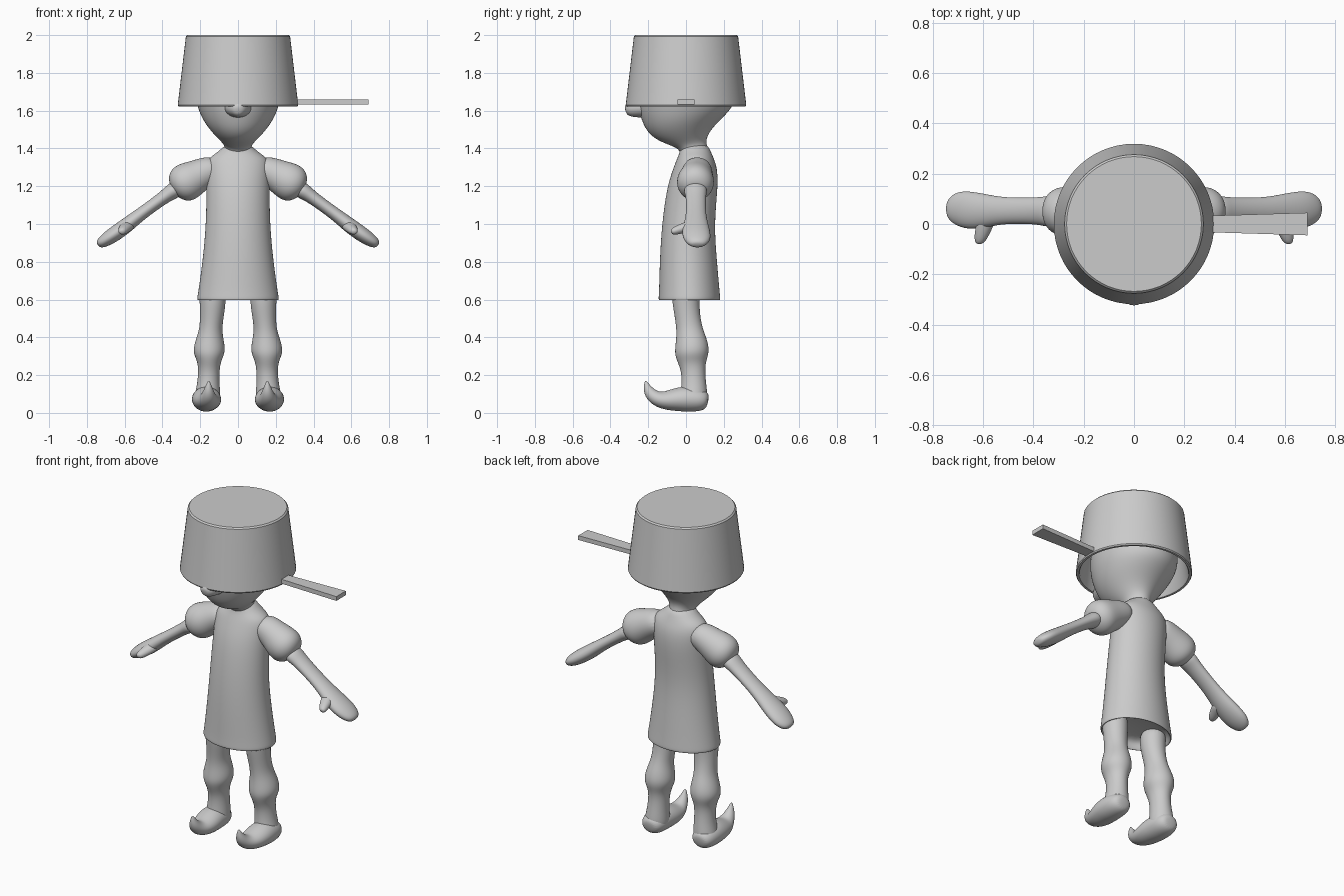
import bpy, bmesh, math
from mathutils import Vector


def finish(name, bm, mirror=False, subsurf=True):
    bmesh.ops.recalc_face_normals(bm, faces=bm.faces)
    me = bpy.data.meshes.new(name)
    bm.to_mesh(me)
    bm.free()
    ob = bpy.data.objects.new(name, me)
    bpy.context.collection.objects.link(ob)
    if mirror:
        ob.modifiers.new("Mirror", 'MIRROR')
    if subsurf:
        ob.modifiers.new("Subsurf", 'SUBSURF').levels = 2
        ob.modifiers["Subsurf"].render_levels = 2
        for p in me.polygons:
            p.use_smooth = True
    return ob


def loft(name, rings, u, flat=False, mirror=False, n=20):
    """Skin elliptical rings (centre, radius along u, other radius)."""
    bm = bmesh.new()
    pts = [Vector(r[0]) for r in rings]
    u = Vector(u).normalized()
    loops = []
    for i, (c, ru, rv) in enumerate(rings):
        t = pts[min(i + 1, len(pts) - 1)] - pts[max(i - 1, 0)]
        v = Vector((0, 1, 0)) if flat else t.cross(u).normalized()
        loops.append([bm.verts.new(pts[i] + u * ru * math.cos(a) + v * rv * math.sin(a))
                      for a in (2 * math.pi * k / n for k in range(n))])
    for a, b in zip(loops, loops[1:]):
        for k in range(n):
            bm.faces.new((a[k], a[(k + 1) % n], b[(k + 1) % n], b[k]))
    bm.faces.new(loops[0])
    bm.faces.new(loops[-1])
    return finish(name, bm, mirror)


def upright(name, rows, cx=0, mirror=False):
    """Horizontal rings: z, centre y, x radius, y radius."""
    return loft(name, [((cx, cy, z), rx, ry) for z, cy, rx, ry in rows],
                (1, 0, 0), True, mirror)


# tunic with a hem turned in underneath
upright("tunic", [
    (.66, .015, .17, .13), (.615, .018, .20, .15), (.592, .018, .212, .160),
    (.602, .018, .221, .167), (.63, .018, .215, .163), (.8, .0125, .190, .154),
    (1.0, .01, .171, .14), (1.2, .035, .169, .137), (1.3, .05, .172, .117),
    (1.35, .05, .16, .097), (1.385, .05, .10, .082), (1.43, .04, .06, .07)])

# neck and head, hidden from the brow up
upright("head", [
    (1.36, .05, .08, .08), (1.40, .04, .068, .075), (1.425, .0, .078, .11),
    (1.455, -.032, .11, .142), (1.5, -.04, .152, .175), (1.55, -.027, .187, .21),
    (1.6, -.01, .21, .245), (1.65, 0, .227, .264), (1.75, 0, .24, .255),
    (1.85, 0, .20, .20), (1.9, 0, .10, .10)])

# nose
loft("nose", [((0, -.20, 1.62), .08, .06), ((0, -.25, 1.615), .07, .052),
              ((0, -.29, 1.61), .05, .044), ((0, -.315, 1.607), .032, .032),
              ((0, -.322, 1.605), .012, .012)], (1, 0, 0))

# puffed sleeves
loft("sleeve", [
    ((.10, .06, 1.30), .07, .06), ((.16, .06, 1.28), .08, .08),
    ((.21, .055, 1.255), .088, .088), ((.25, .05, 1.235), .098, .1),
    ((.29, .05, 1.213), .1, .103), ((.32, .05, 1.195), .085, .086),
    ((.338, .05, 1.184), .06, .055), ((.345, .05, 1.18), .03, .03)],
    (0, 1, 0), mirror=True)

# forearms running into mitten hands
loft("arm", [
    ((.31, .05, 1.195), .058, .044), ((.35, .05, 1.172), .062, .044),
    ((.38, .052, 1.15), .054, .036), ((.47, .053, 1.085), .052, .033),
    ((.54, .053, 1.033), .056, .036), ((.60, .052, .985), .07, .041),
    ((.66, .055, .943), .077, .041), ((.70, .06, .916), .069, .036),
    ((.73, .06, .897), .05, .027), ((.742, .06, .888), .025, .014)],
    (0, 1, 0), mirror=True)

# thumbs
loft("thumb", [((.58, .04, .995), .04, .03), ((.595, -.01, .98), .035, .027),
               ((.606, -.045, .968), .029, .024), ((.613, -.07, .96), .021, .018),
               ((.615, -.079, .957), .009, .008)], (1, 0, 0), mirror=True)

# legs with baggy knees
legs = [(.68, .14, 0, .072, .075), (.6, .133, -.002, .071, .074),
        (.52, .137, .006, .064, .068), (.45, .144, .018, .06, .07),
        (.40, .149, .028, .071, .08), (.35, .152, .032, .084, .09),
        (.31, .153, .03, .082, .09), (.27, .153, .03, .062, .076),
        (.22, .154, .038, .056, .063), (.15, .157, .042, .06, .066),
        (.09, .162, .042, .07, .074), (.04, .165, .042, .068, .07)]
loft("leg", [((x, y, z), rx, ry) for z, x, y, rx, ry in legs], (1, 0, 0), True, True)

# shoes with curled toes
shoe = [(.118, .062, .035, .03), (.10, .066, .06, .052), (.06, .07, .074, .064),
        (.0, .074, .078, .069), (-.05, .071, .078, .062), (-.10, .066, .070, .052),
        (-.145, .07, .055, .042), (-.18, .092, .038, .036), (-.2, .12, .026, .027),
        (-.21, .15, .013, .014), (-.214, .17, .004, .004)]
loft("shoe", [((.168 - max(0, -y) * .06, y, z), rx, rz) for y, z, rx, rz in shoe],
     (1, 0, 0), mirror=True)

# upturned pot: spun profile with an inner wall
bm = bmesh.new()
prof = [(0, 1.975), (.252, 1.975), (.297, 1.63), (.302, 1.623), (.315, 1.623),
        (.319, 1.63), (.276, 1.992), (.268, 2.0), (0, 2.0)]
vs = [bm.verts.new((r, 0, z)) for r, z in prof]
es = [bm.edges.new(p) for p in zip(vs, vs[1:])]
bmesh.ops.spin(bm, geom=vs + es, axis=(0, 0, 1), cent=(0, 0, 0),
               angle=2 * math.pi, steps=64)
bmesh.ops.remove_doubles(bm, verts=bm.verts, dist=1e-4)
pot = finish("pot", bm, subsurf=False)
bpy.context.view_layer.objects.active = pot
pot.select_set(True)
bpy.ops.object.shade_smooth_by_angle(angle=math.radians(35))

# flat pot handle, wider at its end
bm = bmesh.new()
bmesh.ops.create_cube(bm, size=1)
for v in bm.verts:
    end = v.co.x > 0
    v.co = (.69 if end else .305, v.co.y * (.09 if end else .066), 1.645 + v.co.z * .026)
finish("pot_handle", bm, subsurf=False)
